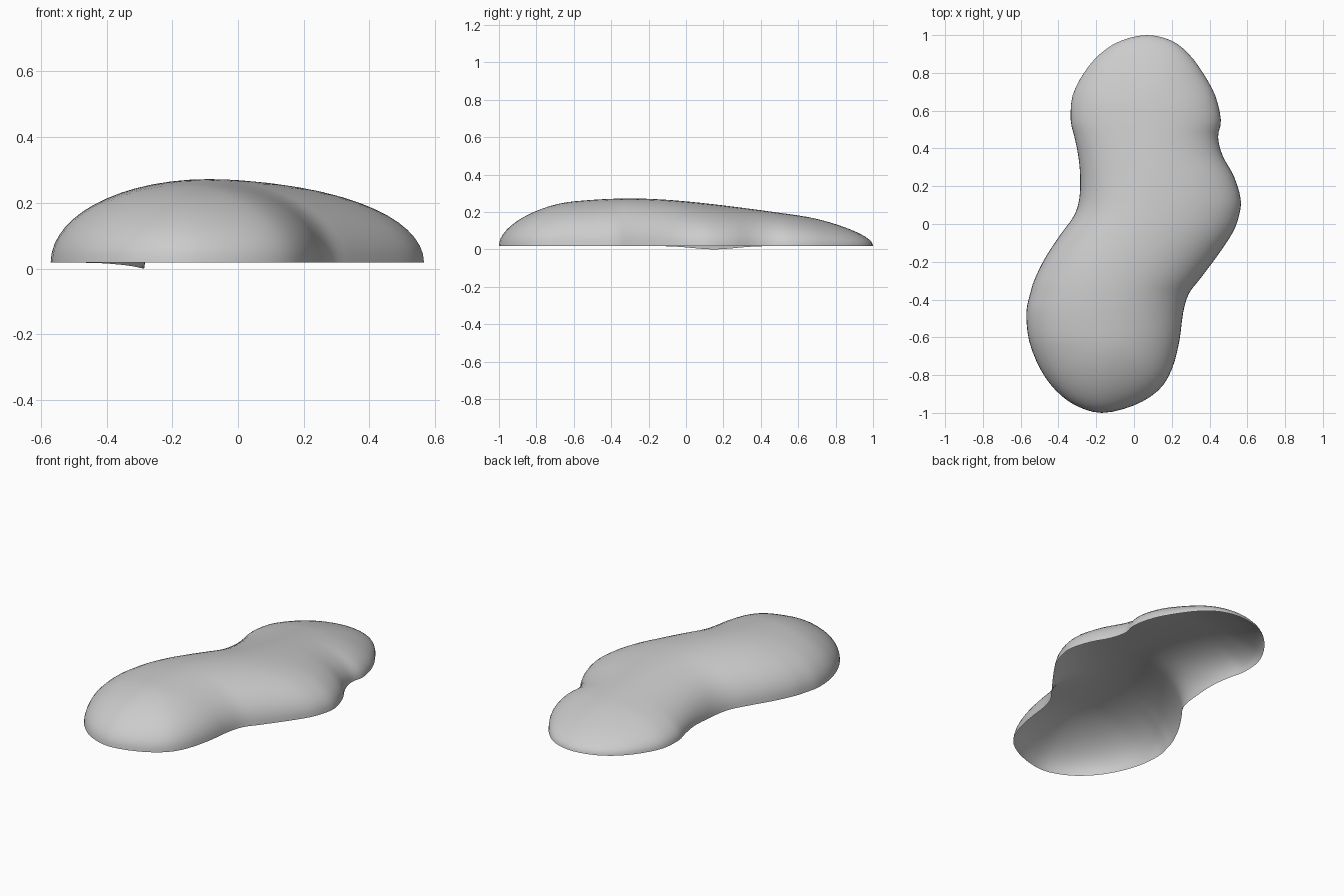
import bpy, bmesh, math

if "Cube" in bpy.data.objects:
    bpy.data.objects.remove(bpy.data.objects["Cube"])

# Plan outline: y, left x, right x
ROWS = [(.97, -.07, .20), (.90, -.18, .29), (.80, -.265, .365), (.68, -.325, .43),
        (.55, -.335, .46), (.46, -.315, .445), (.36, -.295, .47), (.25, -.285, .53),
        (.13, -.29, .565), (.04, -.32, .555), (-.05, -.385, .52), (-.17, -.465, .44),
        (-.29, -.525, .35), (-.37, -.55, .29), (-.47, -.57, .26), (-.62, -.555, .24),
        (-.77, -.495, .20), (-.88, -.415, .13), (-.96, -.31, 0)]
SUB, RINGS, RIM = 3, 14, .018


def closed_spline(pts):
    out, n = [], len(pts)
    for i in range(n):
        a, b, c, d = (pts[(i + k) % n] for k in (-1, 0, 1, 2))
        for s in range(SUB):
            t = s / SUB
            out.append(tuple(.5 * (2*q + (r - p)*t + (2*p - 5*q + 4*r - w)*t*t
                                   + (3*q - p - 3*r + w)*t**3)
                             for p, q, r, w in zip(a, b, c, d)))
    # the two sides run in opposite directions but share the same y rows
    return out


def spine(y):
    y = max(-.6, min(.6, y))
    return -.025 + .115 * math.tanh((y + .15) / .25), y


def ridge(y):
    return .272 - .155 * (math.hypot(y + .3, .4) - .4)


# Clockwise outline: far tip, right side, near tip, left side
outline = closed_spline([(.07, 1.0)] + [(r, y) for y, l, r in ROWS]
                        + [(-.17, -1.0)] + [(l, y) for y, l, r in reversed(ROWS)])

# Domed open shell: rings shrink from the rim to the spine
bm = bmesh.new()
rings = []
for k in range(RINGS + 1):
    a = math.pi / 2 * k / RINGS
    u = math.cos(a)
    ring = []
    for x, y in outline:
        sx, sy = spine(y)
        px, py = sx + (x - sx) * u, sy + (y - sy) * u
        z = RIM + (ridge(py) - RIM) * math.sin(a)
        if x < 0:  # small dip in the rim at the left waist
            z -= RIM * u**8 * math.exp(-((y - .15) / .16)**2)
        ring.append(bm.verts.new((px, py, z)))
    rings.append(ring)
n = len(outline)
for lo, hi in zip(rings, rings[1:]):
    for i in range(n):
        j = (i + 1) % n
        bm.faces.new((lo[j], lo[i], hi[i], hi[j]))

# Weld the two halves along the spine
bmesh.ops.remove_doubles(bm, verts=bm.verts, dist=.0005)
for f in bm.faces:
    f.smooth = True
bmesh.ops.recalc_face_normals(bm, faces=bm.faces)
if sum(f.normal.z for f in bm.faces) < 0:
    bmesh.ops.reverse_faces(bm, faces=bm.faces)
mesh = bpy.data.meshes.new("domed_shell")
bm.to_mesh(mesh)
bm.free()
bpy.context.collection.objects.link(bpy.data.objects.new("domed_shell", mesh))
